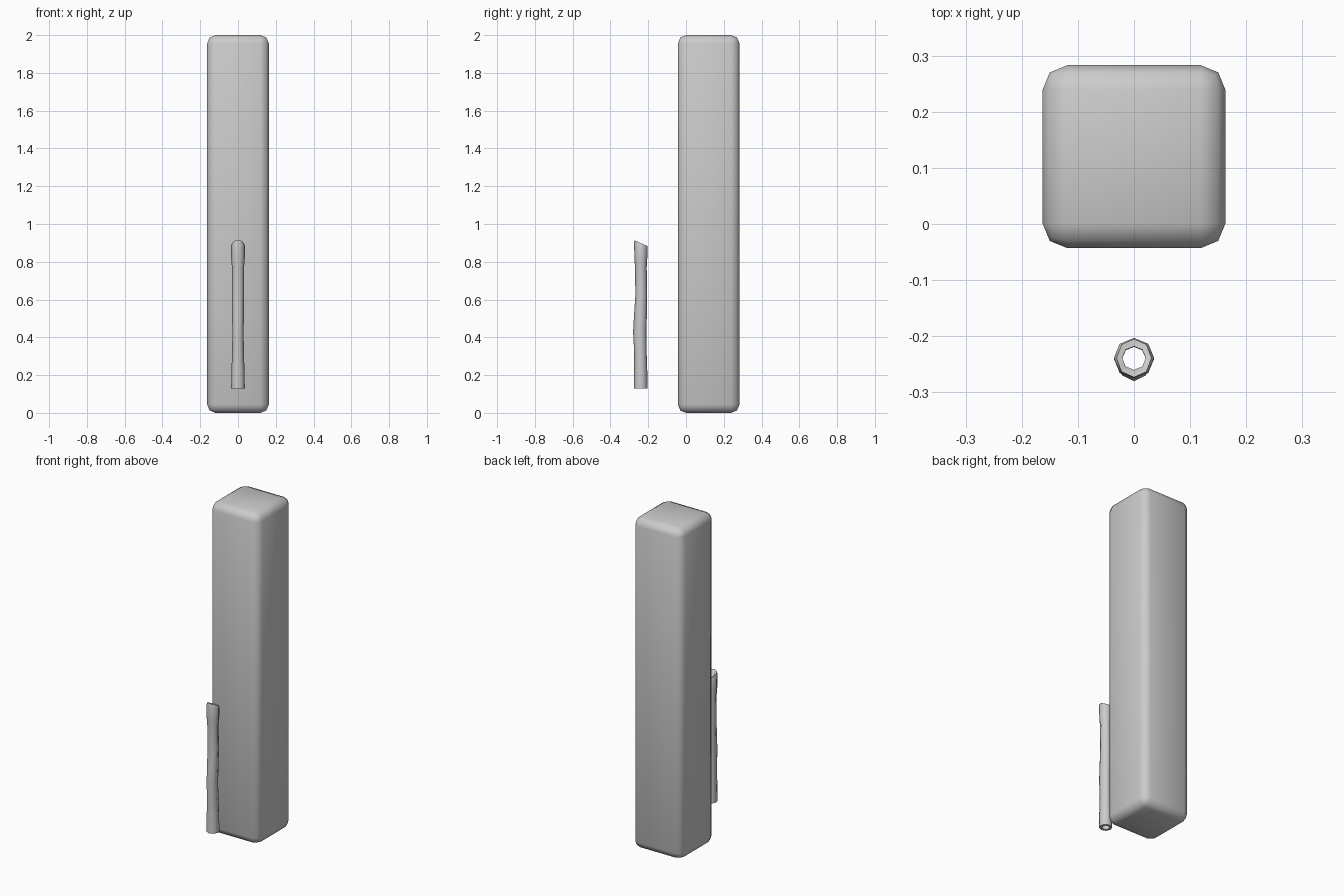
import bpy, bmesh
from math import sin, cos, pi, radians

if "Cube" in bpy.data.objects:
    bpy.data.objects.remove(bpy.data.objects["Cube"])


def finish(name, bm, angle):
    bmesh.ops.recalc_face_normals(bm, faces=bm.faces)
    mesh = bpy.data.meshes.new(name)
    bm.to_mesh(mesh)
    bm.free()
    ob = bpy.data.objects.new(name, mesh)
    bpy.context.collection.objects.link(ob)
    bpy.ops.object.select_all(action='DESELECT')
    ob.select_set(True)
    bpy.context.view_layer.objects.active = ob
    bpy.ops.object.shade_smooth_by_angle(angle=radians(angle))
    return ob


# Tall rounded block
bm = bmesh.new()
bmesh.ops.create_cube(bm, size=1)
for v in bm.verts:
    v.co.x *= 0.326
    v.co.y = v.co.y * 0.326 + 0.12
    v.co.z = (v.co.z + 0.5) * 2
bmesh.ops.bevel(bm, geom=bm.edges[:], offset=0.044, segments=2,
                profile=0.5, affect='EDGES')
finish("block", bm, 60)

# Hollow eight-sided handle: (z, y centre, x radius, y radius, slant)
SIDES = 8
outer = [(0.13, -0.240, 0.036, 0.036, 0),
         (0.22, -0.240, 0.035, 0.035, 0),
         (0.31, -0.241, 0.031, 0.033, 0),
         (0.43, -0.245, 0.030, 0.035, 0),
         (0.52, -0.241, 0.031, 0.034, 0),
         (0.62, -0.237, 0.032, 0.031, 0),
         (0.77, -0.239, 0.032, 0.031, 0),
         (0.82, -0.239, 0.036, 0.034, 0),
         (0.885, -0.239, 0.036, 0.036, -0.35),
         (0.899, -0.239, 0.031, 0.034, -0.45)]
inner = [(0.895, -0.239, 0.021, 0.021, -0.45),
         (0.13, -0.240, 0.021, 0.021, 0)]
bm = bmesh.new()
rings = []
for z, yc, rx, ry, slant in outer + inner:
    ring = []
    for i in range(SIDES):
        a = 2 * pi * i / SIDES
        dy = ry * sin(a)
        ring.append(bm.verts.new((rx * cos(a), yc + dy, z + slant * dy)))
    rings.append(ring)
for lo, hi in zip(rings, rings[1:] + rings[:1]):
    for i in range(SIDES):
        j = (i + 1) % SIDES
        bm.faces.new((lo[i], lo[j], hi[j], hi[i]))
finish("handle", bm, 60)
